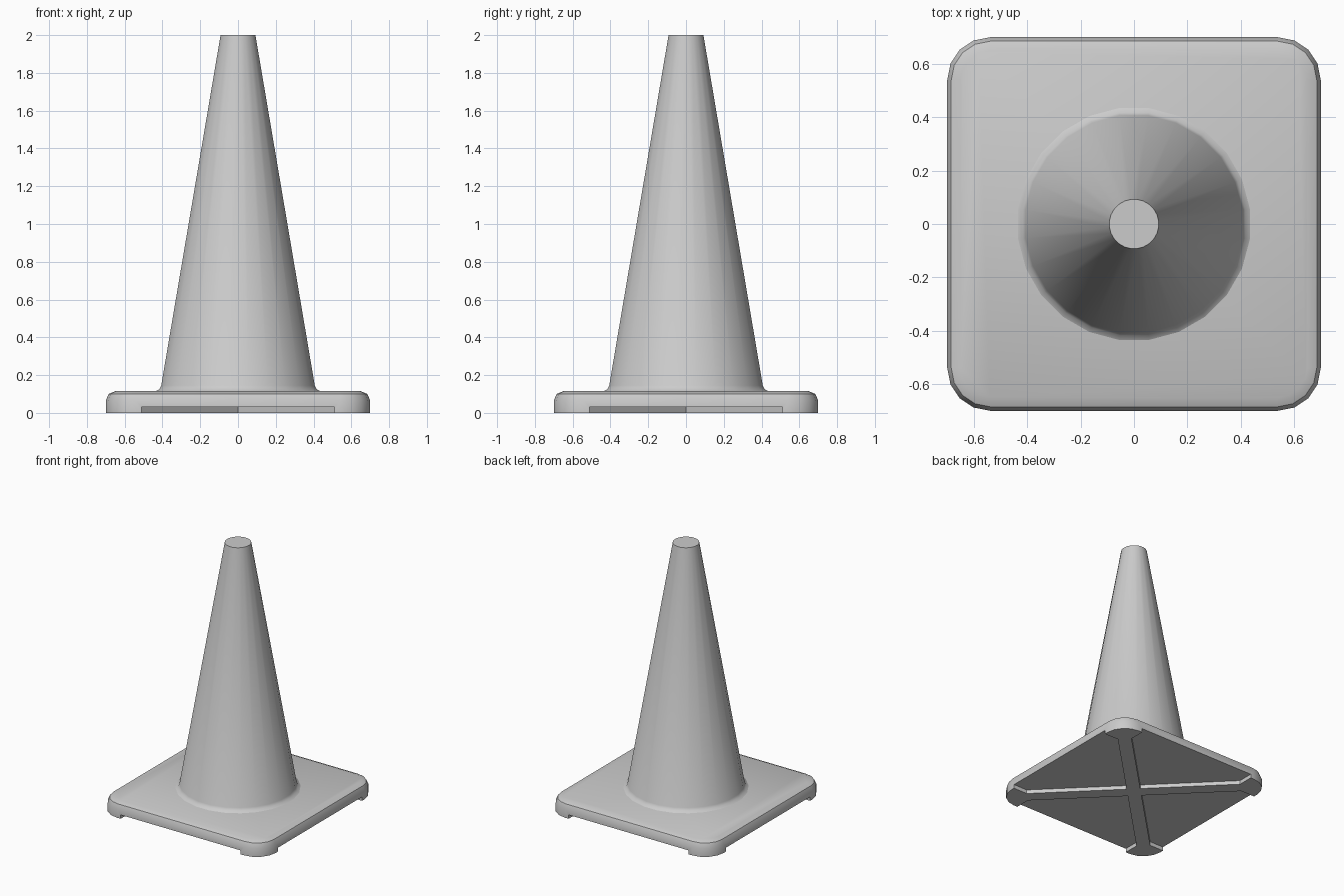
import bpy, bmesh
from math import sin, cos, pi, radians

if "Cube" in bpy.data.objects:
    bpy.data.objects.remove(bpy.data.objects["Cube"])


def loft(name, rings):
    """Solid made by skinning stacked rings, capped at both ends."""
    bm = bmesh.new()
    loops = [[bm.verts.new(p) for p in ring] for ring in rings]
    n = len(loops[0])
    for lo, hi in zip(loops, loops[1:]):
        for i in range(n):
            j = (i + 1) % n
            bm.faces.new((lo[i], lo[j], hi[j], hi[i]))
    bm.faces.new(loops[0][::-1])
    bm.faces.new(loops[-1])
    return finish(name, bm)


def finish(name, bm):
    bmesh.ops.recalc_face_normals(bm, faces=bm.faces)
    mesh = bpy.data.meshes.new(name)
    bm.to_mesh(mesh)
    bm.free()
    obj = bpy.data.objects.new(name, mesh)
    bpy.context.collection.objects.link(obj)
    return obj


def activate(obj):
    bpy.ops.object.select_all(action='DESELECT')
    obj.select_set(True)
    bpy.context.view_layer.objects.active = obj


def rounded_square(inset, z, half=0.70, radius=0.16, steps=4):
    c, r = half - radius, radius - inset
    pts = []
    for k, (sx, sy) in enumerate(((1, 1), (-1, 1), (-1, -1), (1, -1))):
        for s in range(steps + 1):
            a = (k + s / steps) * pi / 2
            pts.append((sx * c + r * cos(a), sy * c + r * sin(a), z))
    return pts


def circle(r, z, n=24):
    return [(r * cos((i + 0.5) * 2 * pi / n), r * sin((i + 0.5) * 2 * pi / n), z)
            for i in range(n)]


# Square base plate with a rounded top edge
base = loft("base_plate", [rounded_square(d, z) for d, z in
                           ((0, 0), (0, 0.065), (0.015, 0.10), (0.05, 0.115))])

# Four underside recesses, leaving diagonal ribs and corner feet
profile = [(0, -0.07), (-0.51, -0.58), (-0.51, -0.8), (0.51, -0.8), (0.51, -0.58)]
bm = bmesh.new()
for k in range(4):
    c, s = ((1, 0), (0, 1), (-1, 0), (0, -1))[k]
    face = bm.faces.new([bm.verts.new((x * c - y * s, x * s + y * c, -0.1))
                         for x, y in profile])
    ext = bmesh.ops.extrude_face_region(bm, geom=[face], use_keep_orig=True)
    bmesh.ops.translate(bm, vec=(0, 0, 0.13),
                        verts=[v for v in ext["geom"] if isinstance(v, bmesh.types.BMVert)])
cutter = finish("recess_cutter", bm)
cutter.hide_render = True
mod = base.modifiers.new("recesses", 'BOOLEAN')
mod.operation, mod.solver, mod.object = 'DIFFERENCE', 'EXACT', cutter
activate(base)
bpy.ops.object.modifier_apply(modifier=mod.name)
bpy.data.objects.remove(cutter, do_unlink=True)

# Tapered cone with a small flare where it meets the base
cone = loft("cone_body", [circle(r, z) for r, z in
                          ((0.438, 0.10), (0.438, 0.115), (0.420, 0.126),
                           (0.410, 0.145), (0.093, 2.0))])

for obj in (base, cone):
    activate(obj)
    bpy.ops.object.shade_smooth_by_angle(angle=radians(40))
